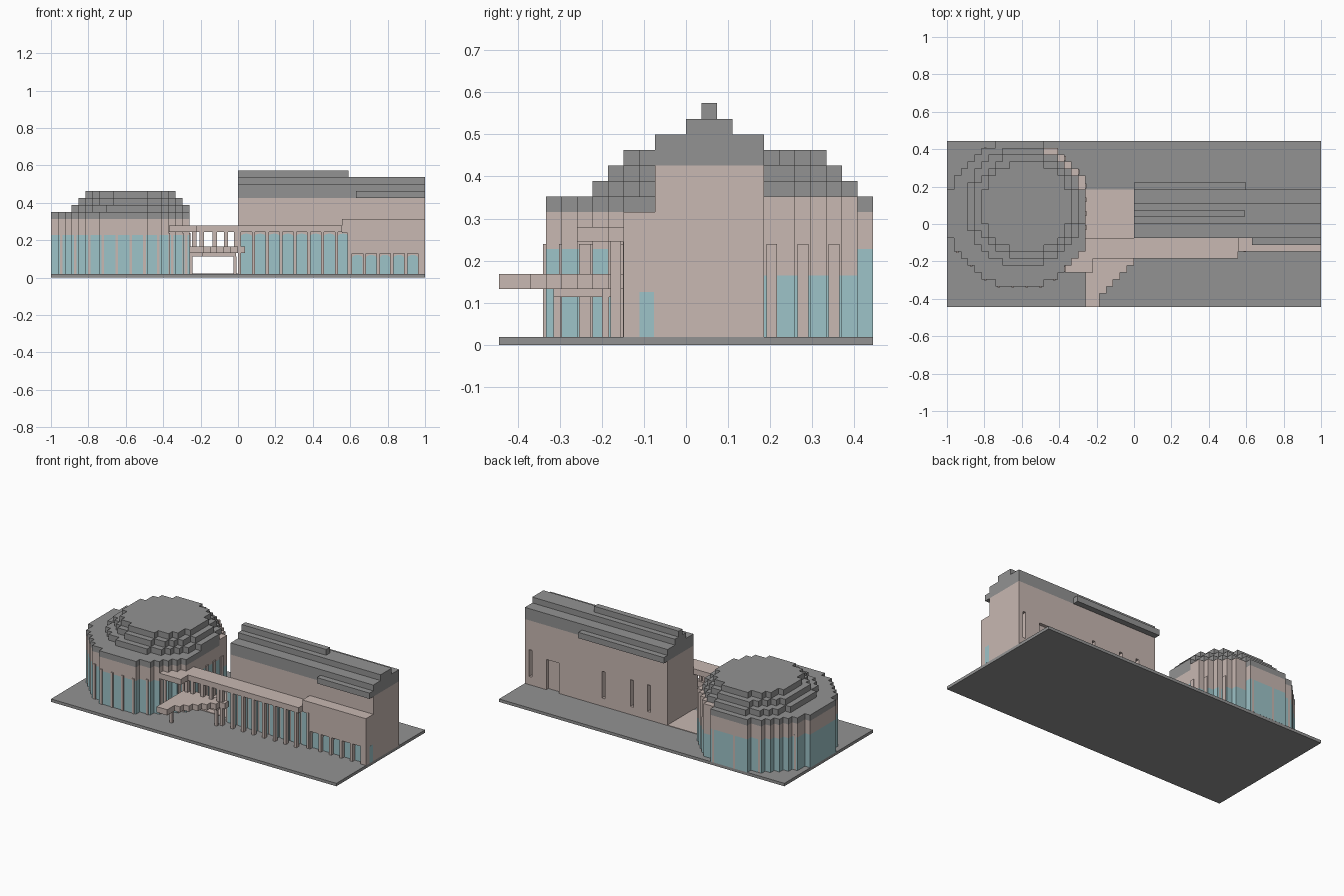
import bpy, bmesh, math

if "Cube" in bpy.data.objects:
    bpy.data.objects.remove(bpy.data.objects["Cube"])

C = 2 / 54            # block size used across the model
X0, Y0 = -1.0, -0.4444


def mat(name, col):
    m = bpy.data.materials.new(name)
    m.diffuse_color = (*col, 1)
    m.use_nodes = True
    m.node_tree.nodes["Principled BSDF"].inputs["Base Color"].default_value = m.diffuse_color
    return m


GREY = mat("roof_grey", (0.29, 0.29, 0.29))
STONE = mat("pale_stone", (0.58, 0.48, 0.445))
GLASS = mat("pale_teal_glass", (0.337, 0.546, 0.578))


def finish(bm, name, *mats):
    bmesh.ops.recalc_face_normals(bm, faces=bm.faces)
    me = bpy.data.meshes.new(name)
    bm.to_mesh(me)
    bm.free()
    for m in mats:
        me.materials.append(m)
    ob = bpy.data.objects.new(name, me)
    bpy.context.collection.objects.link(ob)
    return ob


def add_box(bm, x0, x1, y0, y1, z0, z1):
    vs = bmesh.ops.create_cube(bm, size=1)["verts"]
    for v in vs:
        v.co = (x1 if v.co.x > 0 else x0, y1 if v.co.y > 0 else y0, z1 if v.co.z > 0 else z0)


def boxes(name, m, *dims):
    bm = bmesh.new()
    for d in dims:
        add_box(bm, *d)
    return finish(bm, name, m)


def blocks(name, test, z0, z1, *mats):
    """Stepped slab: every grid cell whose centre passes the test."""
    bm = bmesh.new()
    grid = {}

    def vert(i, j):
        if (i, j) not in grid:
            grid[i, j] = bm.verts.new((X0 + i * C, Y0 + j * C, z0))
        return grid[i, j]
    for i in range(54):
        for j in range(24):
            if test(X0 + (i + .5) * C, Y0 + (j + .5) * C):
                bm.faces.new([vert(i, j), vert(i + 1, j), vert(i + 1, j + 1), vert(i, j + 1)])
    r = bmesh.ops.extrude_face_region(bm, geom=bm.faces[:], use_keep_orig=True)
    for g in r["geom"]:
        if isinstance(g, bmesh.types.BMVert):
            g.co.z = z1
    return finish(bm, name, *mats)


def arches(name, centres, w, y, z0, z1):
    """Thin arched glass plates facing the front."""
    bm = bmesh.new()
    for cx in centres:
        r = w / 2
        pts = [(cx - r, z0), (cx + r, z0)]
        pts += [(cx + r * math.cos(a * math.pi / 6), z1 - r * .6 + r * .6 * math.sin(a * math.pi / 6))
                for a in range(7)]
        f = bm.faces.new([bm.verts.new((px, y, pz)) for px, pz in pts])
        e = bmesh.ops.extrude_face_region(bm, geom=[f], use_keep_orig=True)
        for g in e["geom"]:
            if isinstance(g, bmesh.types.BMVert):
                g.co.y += 0.006
    return finish(bm, name, GLASS)


# Ground slab
boxes("ground_slab", GREY, (-1, 1, -.444, .444, 0, .0185))


# Round tower
def drum(x, y):
    return math.hypot(x + .611, y - .055) < .388 and x < -.26


def dome(r):
    return lambda x, y: math.hypot(x + .58, y - .093) < r


def bare(x, y):
    return x > -.48 and y > .18


blocks("tower_glass_wall", lambda x, y: drum(x, y) and not bare(x, y), .0185, .228, GLASS)
blocks("tower_low_glass_wall", lambda x, y: drum(x, y) and bare(x, y), .0185, .165, GLASS)
blocks("tower_low_upper_wall", lambda x, y: drum(x, y) and bare(x, y), .165, .315, STONE)
blocks("tower_upper_wall", lambda x, y: drum(x, y) and not bare(x, y), .228, .315, STONE)
blocks("tower_eave", lambda x, y: drum(x, y) and not bare(x, y), .315, .352, GREY)
blocks("tower_bare_parapet", lambda x, y: drum(x, y) and bare(x, y), .315, .352, STONE)
for k, (r, z) in enumerate([(.318, .352), (.28, .389), (.243, .426)]):
    blocks(f"tower_roof_tier_{k + 1}", dome(r), z, z + C, GREY)

# Slim stone pilasters around the tower, on the front and back steps
pil = []
for i in range(1, 20):
    cx = X0 + (i + .5) * C
    rows = [j for j in range(24) if drum(cx, Y0 + (j + .5) * C)]
    if rows and i % 2:
        ya, yb = Y0 + rows[0] * C, Y0 + (rows[-1] + 1) * C
        pil.append((cx - .007, cx + .007, ya - .006, ya, .0185, .24))
        if i % 4 == 1:
            pil.append((cx - .007, cx + .007, yb, yb + .0005, .0185, .24))
for j in range(5, 23, 2):
    cy = Y0 + (j + .5) * C
    cols = [i for i in range(20) if drum(X0 + (i + .5) * C, cy)]
    if cols:
        xb = X0 + (cols[-1] + 1) * C
        pil.append((xb, xb + .006, cy - .013, cy + .013, .0185, .24))
boxes("tower_pilasters", STONE, *pil)

# Main hall with recessed slots in the back wall
hall = boxes("hall_walls", STONE, (0, 1, -.074, .185, .0185, .426))
cut = boxes("slot_cutter", STONE, *[(a, b, .15, .25, .07, .24) for a, b in
            [(.95, .97), (.44, .46), (.24, .26), (.12, .14)]], (.76, .85, .165, .25, .0185, .21))
cut.hide_render = True
cut.hide_viewport = True
bo = hall.modifiers.new("slots", "BOOLEAN")
bo.object = cut
bo.operation = "DIFFERENCE"
bo.solver = "EXACT"
bpy.context.view_layer.objects.active = hall
bpy.ops.object.modifier_apply(modifier="slots")
bpy.data.objects.remove(cut)

# Stepped hall roof
boxes("hall_roof_eaves", GREY, (0, .6, -.074, .222, .426, .463), (.6, 1, -.074, .185, .426, .463),
      (.63, 1, -.111, -.074, .426, .463))
boxes("hall_roof_middle", GREY, (0, 1, -.074, .185, .463, .5))
boxes("hall_roof_upper", GREY, (0, 1, 0, .111, .5, .537))
boxes("hall_roof_ridge", GREY, (0, .592, .037, .074, .537, .574))

# Side aisle with small windows between piers
boxes("aisle_upper_wall", STONE, (.555, 1, -.148, -.074, .24, .315), (.6, 1, -.148, -.074, .13, .24))
boxes("aisle_back_wall", STONE, (.6, 1, -.118, -.074, .0185, .13))
boxes("aisle_piers", STONE, *[(.593 + k * .074, .61 + k * .074, -.148, -.118, .0185, .13)
                              for k in range(5)], (.963, 1, -.148, -.118, .0185, .13))
arches("aisle_windows", [.638 + k * .074 for k in range(5)], .056, -.124, .0185, .122)
boxes("aisle_end_window", GLASS, (1, 1.0005, -.111, -.076, .0185, .125))

# Front arcade
boxes("arcade_back_wall", STONE, (0, .6, -.118, -.074, .0185, .245))
arches("arcade_windows", [.045 + k * .074 for k in range(8)], .062, -.124, .0185, .236)
boxes("arcade_columns", STONE, *[(k * .074, .017 + k * .074, -.18, -.155, .0185, .245) for k in range(8)],
      (.585, .6, -.15, -.118, .0185, .245))
boxes("arcade_canopy", STONE, (-.22, .555, -.185, -.074, .245, .28), (-.37, -.22, -.259, -.074, .245, .28))

# Passage floor between tower and hall
boxes("passage_floor", STONE, (-.26, 0, -.074, .185, .0185, .0215))

# Stepped entrance porch
blocks("porch_roof", lambda x, y: x > -.26 and y < -.15 and x < -.2 + (y + .425) * .85, .132, .168, STONE)
boxes("porch_beam", STONE, (-.26, -.01, -.2, -.165, .113, .168), (-.26, -.19, -.315, -.2, .113, .132))
boxes("porch_posts", STONE, (-.26, -.243, -.315, -.298, .0185, .113), (-.025, -.008, -.2, -.183, .0185, .113),
      *[(x, x + .022, -.185, -.163, .168, .245) for x in (-.245, -.205, -.135, -.075, -.022)])
